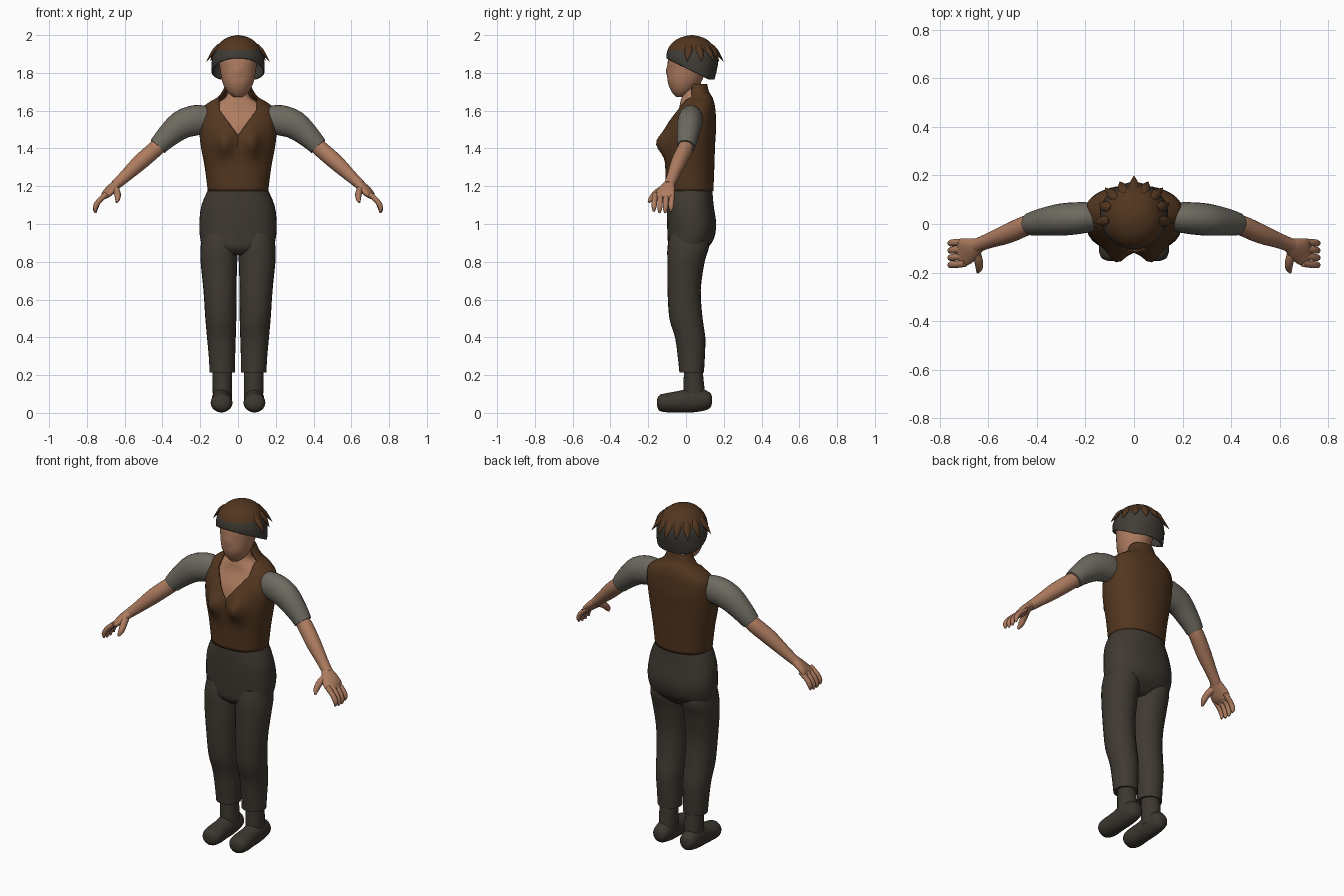
import bpy, bmesh, math
from mathutils import Vector

if "Cube" in bpy.data.objects:
    bpy.data.objects.remove(bpy.data.objects["Cube"], do_unlink=True)


def material(name, rgb):
    m = bpy.data.materials.new(name)
    m.use_nodes = True
    m.diffuse_color = (*rgb, 1)
    m.node_tree.nodes["Principled BSDF"].inputs["Base Color"].default_value = (*rgb, 1)
    return m


SKIN = material("skin", (0.42, 0.20, 0.115))
BROWN = material("brown_leather", (0.085, 0.037, 0.014))
GREY = material("grey_linen", (0.155, 0.143, 0.117))
TROUSER = material("dark_trouser_cloth", (0.050, 0.041, 0.031))
BOOT = material("dark_boot_leather", (0.046, 0.038, 0.029))
BAND = material("dark_hat_band", (0.052, 0.046, 0.037))

X, Y, Z = Vector((1, 0, 0)), Vector((0, 1, 0)), Vector((0, 0, 1))


def resample(rows, steps):
    """Smooth curve through the rows of numbers."""
    out = []
    for i in range(len(rows) - 1):
        a, b, c, d = (rows[max(i - 1, 0)], rows[i], rows[i + 1], rows[min(i + 2, len(rows) - 1)])
        for s in range(steps):
            t = s / steps
            out.append([q + 0.5 * t * (r - p + t * (2*p - 5*q + 4*r - w + t * (3*(q - r) + w - p)))
                        for p, q, r, w in zip(a, b, c, d)])
    return out + [list(rows[-1])]


def loft(name, rows, mats, axis=None, ref=Z, sides=24, steps=3, power=2.0, caps=True, shape=None):
    """Skin of oval rings; each row is x, y, z, half width, half depth."""
    rows = resample(rows, steps)
    bm = bmesh.new()
    rings = []
    for i, (x, y, z, ra, rb) in enumerate(rows):
        before, after = rows[max(i - 1, 0)], rows[min(i + 1, len(rows) - 1)]
        t = axis or (Vector(after[:3]) - Vector(before[:3])).normalized()
        u = ref.cross(t).normalized()
        v = t.cross(u)
        ring = []
        for k in range(sides):
            a = math.tau * k / sides
            c, s = math.cos(a), math.sin(a)
            c = math.copysign(abs(c) ** (2 / power), c)
            s = math.copysign(abs(s) ** (2 / power), s)
            ring.append(bm.verts.new(Vector((x, y, z)) + u * c * ra + v * s * rb))
        rings.append(ring)
    for lo, hi in zip(rings, rings[1:]):
        for k in range(sides):
            n = (k + 1) % sides
            bm.faces.new((lo[k], lo[n], hi[n], hi[k]))
    if caps:
        bm.faces.new(rings[0][::-1])
        bm.faces.new(rings[-1])
    bmesh.ops.recalc_face_normals(bm, faces=bm.faces[:])
    if shape:
        shape(bm)
    return finish(name, bm, mats)


def finish(name, bm, mats):
    me = bpy.data.meshes.new(name)
    bm.to_mesh(me)
    bm.free()
    for m in mats:
        me.materials.append(m)
    me.polygons.foreach_set("use_smooth", [True] * len(me.polygons))
    me.set_sharp_from_angle(angle=math.radians(45))
    ob = bpy.data.objects.new(name, me)
    bpy.context.collection.objects.link(ob)
    return ob


def upright(name, rows, mats, x=0, **kw):
    """Rows are z, y, half width, half depth."""
    return loft(name, [(x, y, z, a, b) for z, y, a, b in rows], mats, axis=Z, ref=Y, **kw)


def cut(bm, co, no):
    bmesh.ops.bisect_plane(bm, geom=bm.verts[:] + bm.edges[:] + bm.faces[:], plane_co=co, plane_no=no)


def remove_faces(bm, rule):
    gone = [f for f in bm.faces if rule(f.calc_center_median())]
    bmesh.ops.delete(bm, geom=gone, context="FACES")


def thicken(ob, amount):
    mod = ob.modifiers.new("thickness", "SOLIDIFY")
    mod.thickness, mod.offset = amount, -1


# Vest: bust, open V neck and a standing collar at the back
V_TIP, V_SLOPE, V_HALF = 1.47, 0.73, 0.10


def shape_vest(bm):
    for v in bm.verts:
        if v.co.y < 0:
            bump = math.exp(-((abs(v.co.x) - 0.072) / 0.045) ** 2 - ((v.co.z - 1.43) / 0.065) ** 2)
            v.co.y -= 0.052 * bump
    for s in (1, -1):
        cut(bm, (0, 0, V_TIP), (s, 0, -V_SLOPE))
        cut(bm, (s * V_HALF, 0, 0), X)
    cut(bm, (0, 0.03, 0), Y)
    remove_faces(bm, lambda c: c.y < 0.03 and abs(c.x) < min(V_HALF, V_SLOPE * (c.z - V_TIP)))


torso = [(1.175, 0.02, 0.160, 0.125), (1.30, 0.02, 0.176, 0.130), (1.42, 0.02, 0.198, 0.134),
         (1.52, 0.03, 0.206, 0.130), (1.60, 0.05, 0.197, 0.106)]
collar = [(1.64, 0.06, 0.160, 0.090), (1.67, 0.06, 0.110, 0.080), (1.70, 0.06, 0.085, 0.062),
          (1.74, 0.06, 0.066, 0.052)]
vest = upright("vest", torso + collar, [BROWN], sides=56, steps=5, power=2.25, caps=False, shape=shape_vest)
thicken(vest, 0.008)

# Chest and neck inside the vest
chest = [(z, y, a - 0.014, b - 0.014) for z, y, a, b in torso[2:]]
upright("chest_and_neck", chest + [(1.65, 0.035, 0.095, 0.064), (1.69, 0.03, 0.056, 0.05),
                                   (1.80, 0.03, 0.055, 0.05)], [SKIN], sides=32, power=2.2)


# Head with a slight nose
def shape_head(bm):
    for v in bm.verts:
        if v.co.y < -0.03:
            v.co.y -= 0.010 * math.exp(-(v.co.x / 0.018) ** 2 - ((v.co.z - 1.81) / 0.022) ** 2)


upright("head", [(1.672, -0.030, 0.022, 0.022), (1.70, -0.020, 0.056, 0.056), (1.75, -0.008, 0.082, 0.088),
                 (1.82, 0.004, 0.096, 0.101), (1.88, 0.012, 0.102, 0.105), (1.95, 0.025, 0.08, 0.085)],
        [SKIN], sides=32, steps=4, shape=shape_head)

# Cap: brown crown above a dark band that slopes down to the nape
BAND_TOP = 1.922


def shape_cap(bm):
    slope = Vector((0, 0.5, 1))
    start = Vector((0, -0.10, 1.875))
    cut(bm, start, slope)
    cut(bm, (0, 0, 1.765), Z)
    cut(bm, (0, 0, BAND_TOP), Z)
    remove_faces(bm, lambda c: c.z < 1.765 or (c - start).dot(slope) < 0)
    for f in bm.faces:
        f.material_index = int(f.calc_center_median().z < BAND_TOP)


cap = upright("cap", [(1.74, 0.045, 0.132, 0.098), (1.80, 0.042, 0.140, 0.118), (1.86, 0.035, 0.139, 0.136),
                      (1.90, 0.033, 0.131, 0.136), (1.94, 0.03, 0.112, 0.118), (1.975, 0.03, 0.078, 0.083),
                      (1.993, 0.03, 0.040, 0.042), (2.0, 0.03, 0.004, 0.004)],
              [BROWN, BAND], sides=40, steps=4, shape=shape_cap)
thicken(cap, 0.006)

# Pointed locks hanging over the band at the sides and back
for i, deg in enumerate((-8, 20, 45, 68, 90, 112, 135, 160, 188)):
    c, s = math.cos(math.radians(deg)), math.sin(math.radians(deg))
    reach = 0.168 if i % 2 == 0 else 0.155
    loft("cap_lock_%d" % (i + 1),
         [(0.10 * c, 0.03 + 0.10 * s, 1.945, 0.014, 0.012), (0.128 * c, 0.03 + 0.130 * s, 1.915, 0.022, 0.012),
          (reach * c, 0.03 + reach * s, 1.862, 0.001, 0.001)], [BROWN], sides=8, steps=2)

# Trouser seat and hips
upright("trouser_hips", [(0.835, 0.005, 0.09, 0.06), (0.87, 0.01, 0.178, 0.100), (0.92, 0.025, 0.199, 0.122),
                         (1.0, 0.03, 0.205, 0.130), (1.1, 0.022, 0.193, 0.124), (1.19, 0.02, 0.154, 0.119)],
        [TROUSER], sides=40, power=2.2)

for s, side in ((1, "left"), (-1, "right")):
    # Trouser leg
    leg = [(0.215, 0.083, 0.030, 0.067, 0.065), (0.30, 0.085, 0.028, 0.070, 0.072),
           (0.40, 0.088, 0.022, 0.076, 0.080), (0.50, 0.091, 0.000, 0.082, 0.088),
           (0.65, 0.096, -0.010, 0.087, 0.088), (0.80, 0.101, 0.000, 0.097, 0.099),
           (0.88, 0.101, 0.012, 0.097, 0.110), (0.95, 0.100, 0.015, 0.085, 0.100)]
    loft(side + "_trouser_leg", [(s * x, y, z, a, b) for z, x, y, a, b in leg], [TROUSER], axis=Z, ref=Y)

    # Boot shaft and foot
    upright(side + "_boot_shaft", [(0.06, 0.045, 0.05, 0.06), (0.13, 0.042, 0.051, 0.056),
                                   (0.24, 0.038, 0.052, 0.048)], [BOOT], x=s * 0.083)
    foot = [(0.138, 0.068, 0.012, 0.015), (0.122, 0.066, 0.042, 0.045), (0.05, 0.070, 0.052, 0.066),
            (-0.03, 0.060, 0.052, 0.058), (-0.10, 0.054, 0.058, 0.051), (-0.14, 0.053, 0.046, 0.042),
            (-0.153, 0.053, 0.015, 0.018)]
    loft(side + "_boot_foot", [(s * 0.087, y, z, a, b) for y, z, a, b in foot], [BOOT], axis=-Y, ref=Z)

    # Arm parts are given for the left and mirrored in x
    def limb(name, rows, mat, **kw):
        loft(side + "_" + name, [(s * x, *rest) for x, *rest in rows], [mat], **kw)

    limb("sleeve", [(0.16, 0.03, 1.553, 0.058, 0.070), (0.22, 0.025, 1.550, 0.065, 0.080),
                    (0.30, 0.018, 1.525, 0.066, 0.076), (0.38, 0.008, 1.458, 0.056, 0.060),
                    (0.425, 0.0, 1.41, 0.047, 0.050)], GREY)
    limb("forearm", [(0.40, 0.002, 1.43, 0.036, 0.040), (0.44, -0.005, 1.395, 0.041, 0.043),
                     (0.52, -0.040, 1.325, 0.040, 0.042), (0.60, -0.070, 1.250, 0.031, 0.032),
                     (0.65, -0.090, 1.205, 0.029, 0.026)], SKIN)
    limb("palm", [(0.635, -0.085, 1.218, 0.026, 0.024), (0.665, -0.100, 1.190, 0.045, 0.024),
                  (0.70, -0.115, 1.155, 0.057, 0.020), (0.722, -0.118, 1.135, 0.050, 0.010)], SKIN)
    for i, finger in enumerate(("little", "ring", "middle", "index")):
        y, drop = -0.073 - 0.030 * i, 0.008 * (1 if i in (1, 2) else 0)
        limb(finger + "_finger", [(0.695, y, 1.160, 0.014, 0.014), (0.738, y - 0.004, 1.120, 0.014, 0.015),
                                  (0.755, y - 0.006, 1.088 - drop, 0.013, 0.013),
                                  (0.753, y - 0.008, 1.066 - drop, 0.005, 0.005)], SKIN, sides=10, ref=Y)
    limb("thumb", [(0.655, -0.105, 1.195, 0.020, 0.020), (0.640, -0.150, 1.168, 0.019, 0.018),
                   (0.637, -0.180, 1.138, 0.016, 0.015), (0.643, -0.198, 1.115, 0.006, 0.006)],
         SKIN, sides=12, ref=X)
